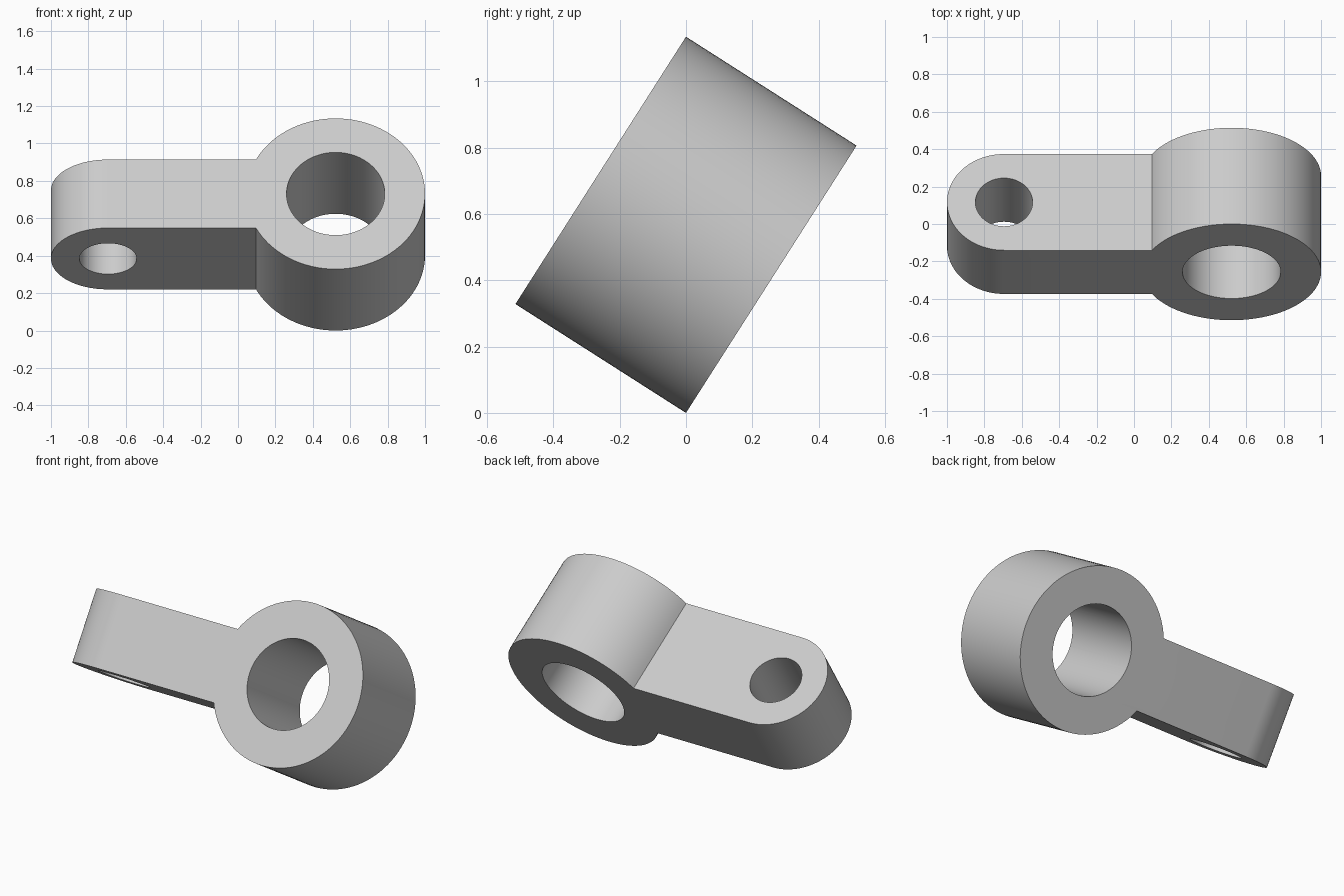
import bpy
import bmesh
from math import atan2, cos, sin, pi
from mathutils import Matrix, Vector

if "Cube" in bpy.data.objects:
    bpy.data.objects.remove(bpy.data.objects["Cube"])

WIDTH = 0.61                  # length of the eye, also the width of the arm
ARM_HEIGHT = 0.434
EYE_X, EYE_R, EYE_BORE = 0.522, 0.478, 0.2625
END_X, END_BORE = -0.695, 0.153
TILT = -atan2(0.538, 0.843)

grey = bpy.data.materials.new("light grey")
grey.use_nodes = True
colour = (0.6, 0.6, 0.6, 1)
grey.diffuse_color = colour
grey.node_tree.nodes["Principled BSDF"].inputs["Base Color"].default_value = colour


def arc(x, radius, start, end, steps):
    angles = [start + (end - start) * i / steps for i in range(steps + 1)]
    return [(x + radius * cos(a), radius * sin(a)) for a in angles]


def prism(name, outline, depth, along_y=False):
    """Extrude a flat outline symmetrically along local z or y."""
    bm = bmesh.new()
    face = bm.faces.new([bm.verts.new((x, y, -depth / 2)) for x, y in outline])
    new = bmesh.ops.extrude_face_region(bm, geom=[face])["geom"]
    verts = [v for v in new if isinstance(v, bmesh.types.BMVert)]
    bmesh.ops.translate(bm, verts=verts, vec=Vector((0, 0, depth)))
    if along_y:
        bm.transform(Matrix.Rotation(pi / 2, 4, "X"))
    bmesh.ops.recalc_face_normals(bm, faces=bm.faces)
    mesh = bpy.data.meshes.new(name)
    bm.to_mesh(mesh)
    bm.free()
    mesh.materials.append(grey)
    obj = bpy.data.objects.new(name, mesh)
    bpy.context.collection.objects.link(obj)
    return obj


def combine(target, tool, operation):
    mod = target.modifiers.new(operation.lower(), "BOOLEAN")
    mod.object, mod.operation, mod.solver = tool, operation, "EXACT"
    bpy.context.view_layer.objects.active = target
    bpy.ops.object.modifier_apply(modifier=mod.name)
    bpy.data.objects.remove(tool)


# Eye: thick cylinder lying along y
link = prism("link_arm", arc(EYE_X, EYE_R, 0, 2 * pi, 96)[:-1], WIDTH, True)

# Arm: flat bar with a rounded end, running into the eye
bar_outline = arc(END_X, WIDTH / 2, pi / 2, 3 * pi / 2, 48)
bar_outline += [(EYE_X, -WIDTH / 2), (EYE_X, WIDTH / 2)]
combine(link, prism("bar", bar_outline, ARM_HEIGHT), "UNION")

# Bores: one through the eye, one across the end of the arm
eye_bore = prism("eye_bore", arc(EYE_X, EYE_BORE, 0, 2 * pi, 96)[:-1], 1, True)
combine(link, eye_bore, "DIFFERENCE")
end_bore = prism("end_bore", arc(END_X, END_BORE, 0, 2 * pi, 64)[:-1], 1)
combine(link, end_bore, "DIFFERENCE")

# Tilt the finished part and stand it on the ground
link.data.transform(Matrix.Rotation(TILT, 4, "X"))
lowest = min(v.co.z for v in link.data.vertices)
link.data.transform(Matrix.Translation((0, 0, -lowest)))

bpy.ops.object.select_all(action="DESELECT")
link.select_set(True)
bpy.context.view_layer.objects.active = link
bpy.ops.object.shade_smooth_by_angle()
